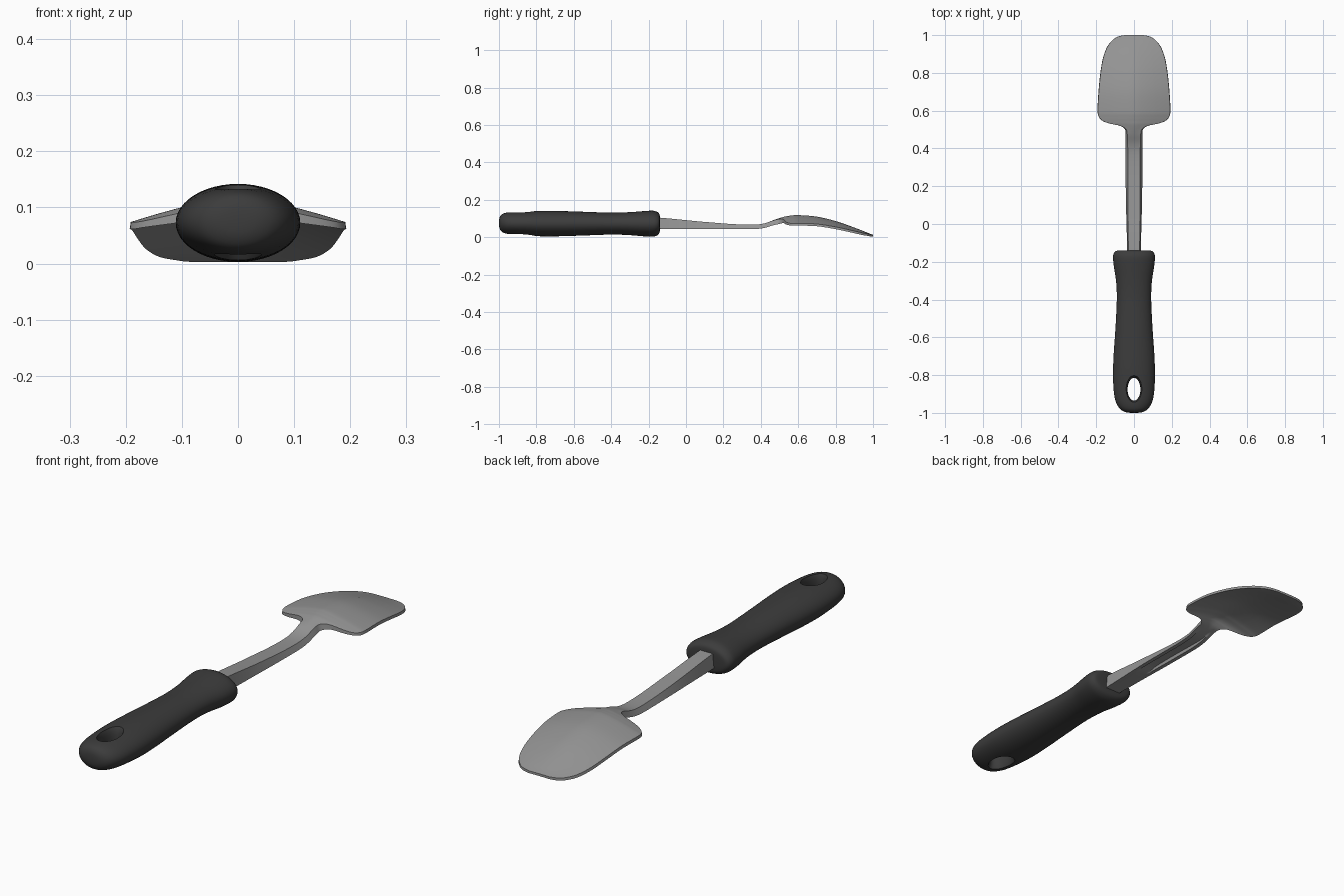
import bpy, bmesh, math


def smooth_rows(rows, n):
    """Catmull-Rom interpolation through rows of numbers."""
    out = []
    for i in range(len(rows) - 1):
        p0, p1, p2 = rows[max(i - 1, 0)], rows[i], rows[i + 1]
        p3 = rows[min(i + 2, len(rows) - 1)]
        for k in range(n):
            t = k / n
            out.append([0.5 * (2 * b + (c - a) * t + (2 * a - 5 * b + 4 * c - d) * t * t
                               + (3 * b - a - 3 * c + d) * t ** 3)
                        for a, b, c, d in zip(p0, p1, p2, p3)])
    return out + [list(rows[-1])]


def loft(name, rings, angle=40):
    """Skin closed rings of points and cap both ends."""
    bm = bmesh.new()
    loops = [[bm.verts.new(p) for p in ring] for ring in rings]
    n = len(loops[0])
    for a, b in zip(loops, loops[1:]):
        for i in range(n):
            j = (i + 1) % n
            bm.faces.new((a[i], a[j], b[j], b[i]))
    bm.faces.new(loops[0])
    bm.faces.new(loops[-1])
    bmesh.ops.recalc_face_normals(bm, faces=bm.faces[:])
    me = bpy.data.meshes.new(name)
    bm.to_mesh(me)
    bm.free()
    ob = bpy.data.objects.new(name, me)
    bpy.context.collection.objects.link(ob)
    return ob


def finish(ob, angle):
    bpy.ops.object.select_all(action='DESELECT')
    ob.select_set(True)
    bpy.context.view_layer.objects.active = ob
    bpy.ops.object.shade_smooth_by_angle(angle=math.radians(angle))


TAU = [2 * math.pi * i / 48 for i in range(48)]

# Handle: y, half width, bottom z, top z
handle_rows = [
    (-1.0, 0.012, 0.068, 0.082), (-0.997, 0.04, 0.048, 0.104), (-0.985, 0.067, 0.029, 0.122),
    (-0.96, 0.088, 0.019, 0.131), (-0.92, 0.102, 0.014, 0.135), (-0.86, 0.109, 0.010, 0.138),
    (-0.78, 0.111, 0.005, 0.141), (-0.68, 0.107, 0.005, 0.140), (-0.55, 0.098, 0.009, 0.136),
    (-0.40, 0.091, 0.014, 0.131), (-0.30, 0.095, 0.011, 0.134), (-0.23, 0.106, 0.005, 0.139),
    (-0.18, 0.111, 0.003, 0.142), (-0.158, 0.108, 0.008, 0.137), (-0.145, 0.098, 0.018, 0.128),
    (-0.14, 0.078, 0.033, 0.114), (-0.139, 0.02, 0.06, 0.085)]
handle = loft("handle", [
    [(w * math.cos(a), y, (lo + hi) / 2 + (hi - lo) / 2 * math.sin(a)) for a in TAU]
    for y, w, lo, hi in smooth_rows(handle_rows, 3)])

# Hanging hole, flared towards both mouths
hole_rows = [(-0.01, 1.75), (0.015, 1.25), (0.04, 1.04), (0.075, 1.0),
             (0.11, 1.04), (0.135, 1.25), (0.16, 1.75)]
cutter = loft("hole_cutter", [
    [(0.034 * s * math.cos(a), -0.875 + 0.06 * (1 + (s - 1) * 0.6) * math.sin(a), z)
     for a in TAU] for z, s in smooth_rows(hole_rows, 3)])
cutter.hide_render = True
mod = handle.modifiers.new("hole", 'BOOLEAN')
mod.object = cutter
mod.operation = 'DIFFERENCE'
mod.solver = 'EXACT'
bpy.context.view_layer.objects.active = handle
bpy.ops.object.modifier_apply(modifier="hole")
bpy.data.objects.remove(cutter)
finish(handle, 50)
mat = bpy.data.materials.new("dark_rubber")
mat.diffuse_color = (0.045, 0.045, 0.045, 1)
handle.data.materials.append(mat)

# Shaft and blade: y, half width, top z, thickness, edge droop, underside channel depth, side taper
steel_rows = [
    (-0.20, 0.035, 0.108, 0.066, 0.0, 0.0, 0.85), (-0.10, 0.037, 0.101, 0.058, 0.0, 0.0, 0.82),
    (0.05, 0.041, 0.086, 0.042, 0.0, 0.0, 0.78), (0.12, 0.043, 0.080, 0.036, 0.0, 0.012, 0.76),
    (0.25, 0.044, 0.070, 0.027, 0.0, 0.014, 0.74), (0.36, 0.044, 0.067, 0.024, 0.0, 0.012, 0.74),
    (0.42, 0.044, 0.074, 0.024, 0.0, 0.006, 0.76), (0.47, 0.044, 0.092, 0.026, 0.01, 0.0, 0.8),
    (0.50, 0.047, 0.102, 0.026, 0.035, 0.0, 0.88), (0.52, 0.075, 0.108, 0.020, 0.045, 0.0, 0.97),
    (0.532, 0.13, 0.111, 0.015, 0.045, 0.0, 0.99), (0.545, 0.165, 0.113, 0.012, 0.044, 0.0, 0.99),
    (0.565, 0.185, 0.116, 0.012, 0.044, 0.0, 0.99), (0.60, 0.193, 0.118, 0.012, 0.043, 0.0, 0.99),
    (0.70, 0.188, 0.110, 0.012, 0.040, 0.0, 0.99), (0.80, 0.178, 0.086, 0.012, 0.034, 0.0, 0.99),
    (0.88, 0.164, 0.059, 0.012, 0.026, 0.0, 0.99), (0.94, 0.141, 0.036, 0.012, 0.018, 0.0, 0.99),
    (0.975, 0.112, 0.022, 0.011, 0.010, 0.0, 0.99), (0.992, 0.085, 0.016, 0.011, 0.006, 0.0, 0.99),
    (1.0, 0.05, 0.013, 0.010, 0.003, 0.0, 0.99)]
US = [-1, -0.9, -0.75, -0.6, -0.55, -0.4, -0.2, 0, 0.2, 0.4, 0.55, 0.6, 0.75, 0.9, 1]


def steel_ring(y, w, top, th, droop, chan, taper):
    def drop(x):
        return droop * (abs(x) / 0.19) ** 1.4
    upper = [(u * w * taper, y, top - drop(u * w)) for u in US]
    lower = [(u * w, y, top - th - drop(u * w) + (chan if abs(u) < 0.58 else 0))
             for u in reversed(US)]
    return upper + lower


steel = loft("shaft_and_blade", [steel_ring(*r) for r in smooth_rows(steel_rows, 4)])
finish(steel, 40)
steel_mat = bpy.data.materials.new("steel")
steel_mat.diffuse_color = (0.3, 0.3, 0.3, 1)
steel.data.materials.append(steel_mat)
